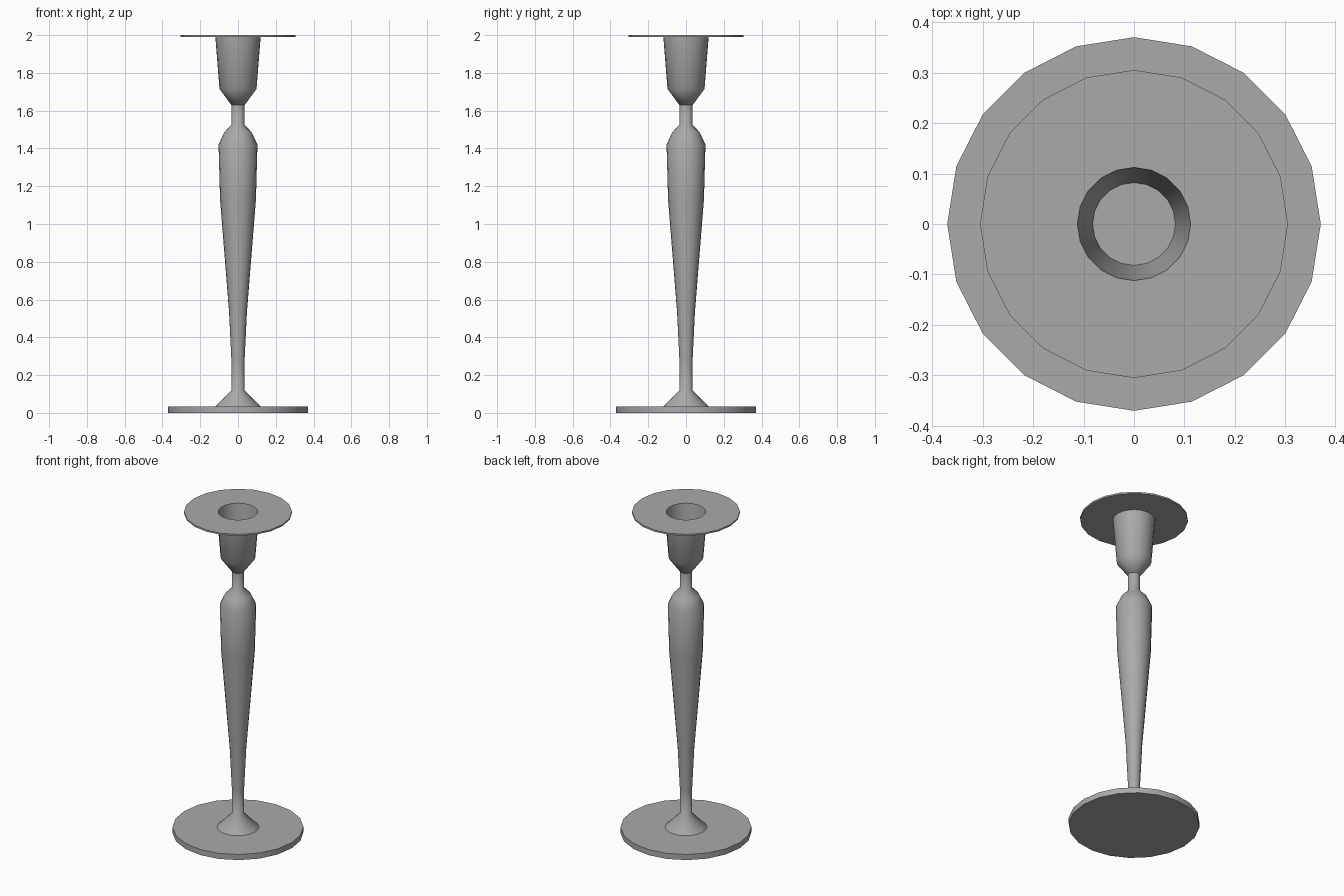
import bpy
import bmesh
import math

SIDES = 20

cube = bpy.data.objects.get("Cube")
if cube:
    bpy.data.objects.remove(cube, do_unlink=True)

# Single metal-grey material
grey = bpy.data.materials.new("mid grey")
grey.use_nodes = True
colour = (0.4, 0.4, 0.4, 1)
grey.diffuse_color = colour
grey.node_tree.nodes["Principled BSDF"].inputs["Base Color"].default_value = colour


def lathe(name, profile):
    """Turn a closed (radius, height) profile around the z axis."""
    bm = bmesh.new()
    verts = [bm.verts.new((r, 0, z)) for r, z in profile]
    edges = [bm.edges.new(pair) for pair in zip(verts, verts[1:])]
    bmesh.ops.spin(bm, geom=verts + edges, cent=(0, 0, 0), axis=(0, 0, 1),
                   angle=math.tau, steps=SIDES)
    bmesh.ops.remove_doubles(bm, verts=bm.verts, dist=0.0005)
    bmesh.ops.dissolve_degenerate(bm, edges=bm.edges, dist=0.0001)
    bmesh.ops.recalc_face_normals(bm, faces=bm.faces)
    mesh = bpy.data.meshes.new(name)
    bm.to_mesh(mesh)
    bm.free()
    mesh.materials.append(grey)
    obj = bpy.data.objects.new(name, mesh)
    bpy.context.collection.objects.link(obj)
    bpy.ops.object.select_all(action="DESELECT")
    obj.select_set(True)
    bpy.context.view_layer.objects.active = obj
    bpy.ops.object.shade_smooth_by_angle(angle=math.radians(60))
    return obj


# Flat round foot
lathe("base_plate", [(0, 0), (0.37, 0), (0.37, 0.035), (0, 0.035)])

# Flared collar, tapered shaft, shoulder and neck
lathe("stem", [(0, 0.03), (0.122, 0.03), (0.117, 0.037), (0.035, 0.12),
               (0.035, 0.28), (0.047, 0.53), (0.095, 1.13), (0.103, 1.42),
               (0.073, 1.485), (0.035, 1.525), (0.035, 1.64), (0, 1.64)])

# Hollow candle cup with a thin wide drip rim
lathe("candle_cup", [(0, 1.63), (0.035, 1.63), (0.098, 1.715), (0.12, 1.99),
                     (0.305, 1.99), (0.305, 2), (0.112, 2),
                     (0.082, 1.72), (0, 1.72)])
